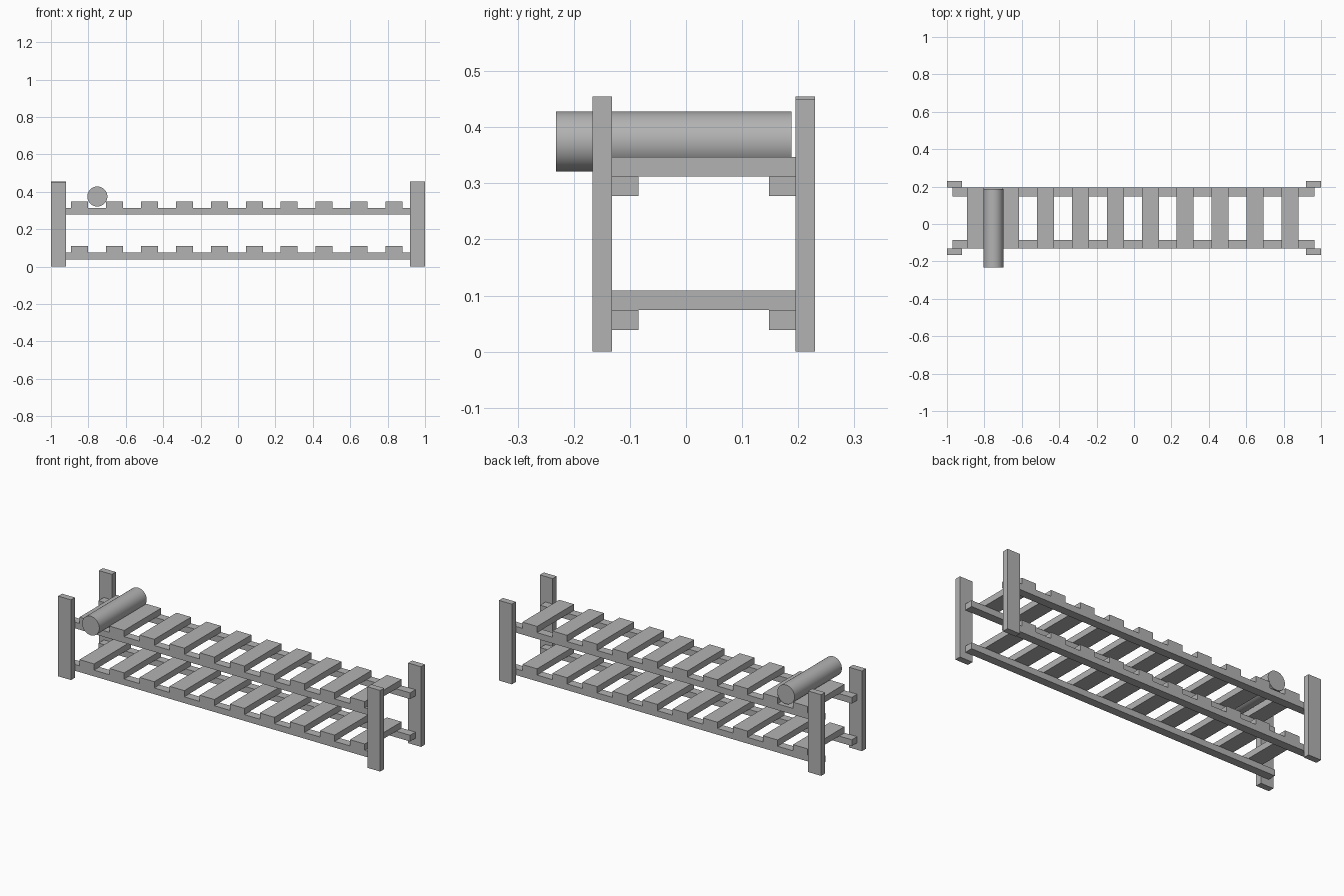
import bpy
from math import radians

cube = bpy.data.objects.get("Cube")
if cube:
    bpy.data.objects.remove(cube, do_unlink=True)

grey = bpy.data.materials.new("plain_grey")
grey.use_nodes = True
colour = (0.45, 0.45, 0.45, 1)
grey.diffuse_color = colour
grey.node_tree.nodes["Principled BSDF"].inputs["Base Color"].default_value = colour


def box(name, x, y, z):
    """Box spanning the given (low, high) ranges."""
    spans = (x, y, z)
    bpy.ops.mesh.primitive_cube_add(size=1, location=[(a + b) / 2 for a, b in spans])
    obj = bpy.context.object
    obj.name = name
    obj.scale = [b - a for a, b in spans]
    bpy.ops.object.transform_apply(location=False, rotation=False, scale=True)
    obj.data.materials.append(grey)
    return obj


FRONT, BACK = -0.132, 0.195      # outer faces of the rails
POST, RAIL, BOARD = 0.035, 0.047, 0.035

# Corner posts, two of them cut slightly shorter
for side, x in (("right", (-1, -0.92)), ("left", (0.92, 1))):
    box("front_post_" + side, x, (FRONT - POST, FRONT),
        (0, 0.45 if side == "right" else 0.455))
    box("back_post_" + side, x, (BACK, BACK + POST),
        (0, 0.45 if side == "left" else 0.455))

# Two shelves, each with a pair of rails and ten slats
for shelf, z in (("lower", 0.039), ("upper", 0.277)):
    top = z + BOARD
    box(shelf + "_front_rail", (-0.97, 0.965), (FRONT, FRONT + RAIL), (z, top))
    box(shelf + "_back_rail", (-0.97, 0.965), (BACK - RAIL, BACK), (z, top))
    for i in range(10):
        x = -0.892 + i * 0.1867
        box(f"{shelf}_slat_{i + 1}", (x, x + 0.091), (FRONT, BACK), (top, top + BOARD))

# Round roll resting in the gap between the first two upper slats
bpy.ops.mesh.primitive_cylinder_add(vertices=48, radius=0.0535, depth=0.42,
                                    location=(-0.752, -0.022, 0.3745),
                                    rotation=(radians(90), 0, 0))
roll = bpy.context.object
roll.name = "roll"
roll.data.materials.append(grey)
bpy.ops.object.shade_smooth_by_angle(angle=radians(30))
